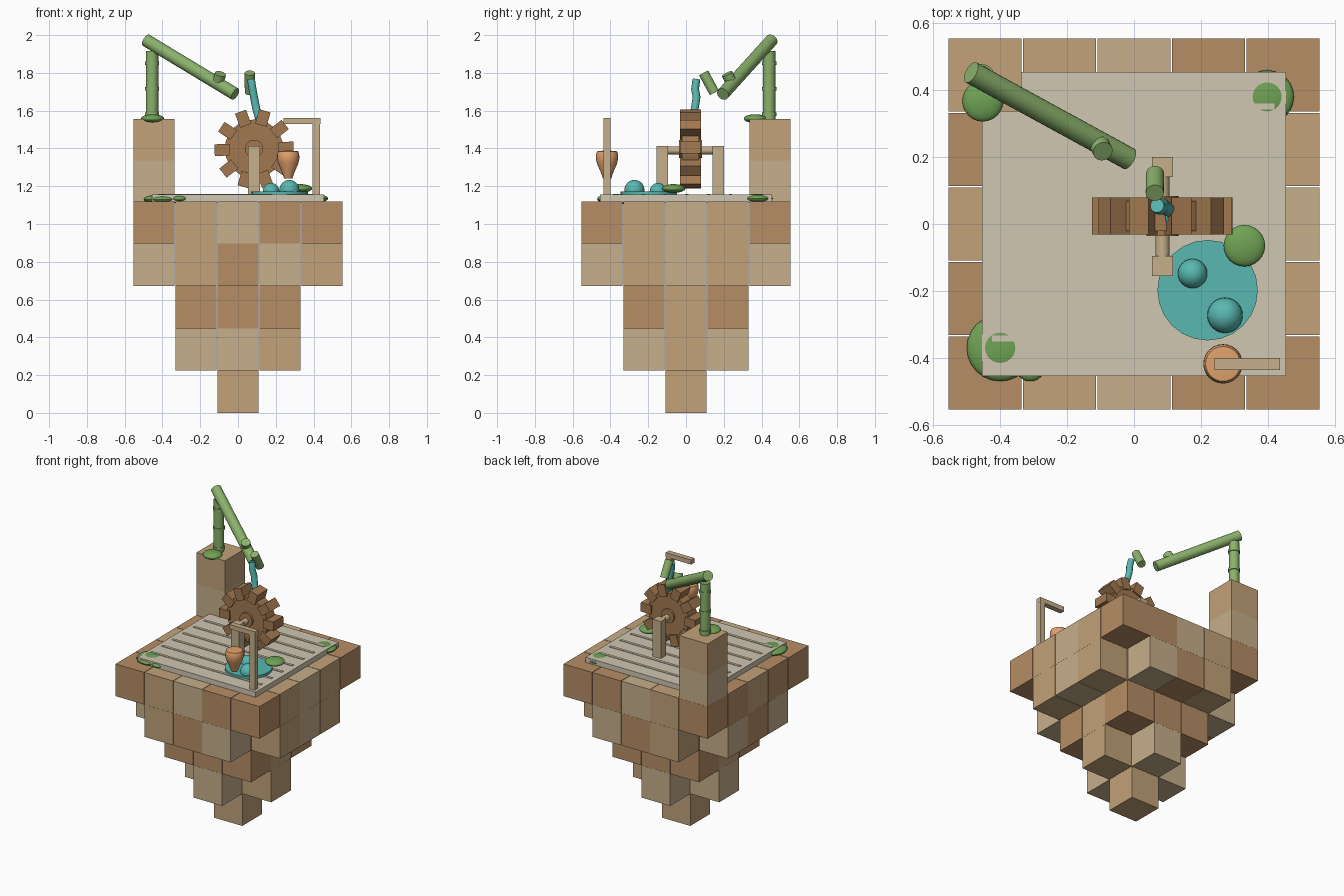
import bpy, bmesh, math
from mathutils import Vector, Matrix

if "Cube" in bpy.data.objects:
    bpy.data.objects.remove(bpy.data.objects["Cube"])


def material(name, rgb):
    m = bpy.data.materials.new(name)
    m.diffuse_color = (*rgb, 1)
    m.use_nodes = True
    m.node_tree.nodes["Principled BSDF"].inputs["Base Color"].default_value = m.diffuse_color
    return m


STONE = [material("stone_dark", (0.47, 0.27, 0.13)),
         material("stone_mid", (0.54, 0.36, 0.19)),
         material("stone_light", (0.57, 0.43, 0.26))]
SLAB = material("pale_deck", (0.63, 0.57, 0.45))
WOOD = material("wheel_wood", (0.36, 0.19, 0.08))
POST = material("post_wood", (0.57, 0.43, 0.26))
BAMBOO = material("bamboo", (0.26, 0.44, 0.15))
MOSS = material("moss", (0.16, 0.36, 0.09))
WATER = material("water", (0.10, 0.48, 0.44))
CLAY = material("clay", (0.74, 0.36, 0.15))


def finish(name, bm, mat, smooth=False):
    bmesh.ops.recalc_face_normals(bm, faces=bm.faces)
    me = bpy.data.meshes.new(name)
    bm.to_mesh(me)
    bm.free()
    me.materials.append(mat)
    ob = bpy.data.objects.new(name, me)
    bpy.context.collection.objects.link(ob)
    if smooth:
        bpy.ops.object.select_all(action='DESELECT')
        ob.select_set(True)
        bpy.context.view_layer.objects.active = ob
        bpy.ops.object.shade_smooth_by_angle(angle=math.radians(40))
    return ob


def add_box(bm, lo, hi, rot=None):
    lo, hi = Vector(lo), Vector(hi)
    m = Matrix.Translation((lo + hi) / 2) @ Matrix.Diagonal((*(hi - lo), 1))
    bmesh.ops.create_cube(bm, size=1, matrix=(rot @ m) if rot else m)


def box(name, lo, hi, mat):
    bm = bmesh.new()
    add_box(bm, lo, hi)
    return finish(name, bm, mat)


def add_rod(bm, a, b, r, sides=24):
    a, b = Vector(a), Vector(b)
    m = Matrix.Translation((a + b) / 2) @ (b - a).to_track_quat('Z', 'Y').to_matrix().to_4x4()
    bmesh.ops.create_cone(bm, cap_ends=True, segments=sides, radius1=r, radius2=r,
                          depth=(b - a).length, matrix=m)


def rod(name, a, b, r, mat):
    bm = bmesh.new()
    add_rod(bm, a, b, r)
    return finish(name, bm, mat, True)


def blob(name, centre, scale, mat):
    bm = bmesh.new()
    m = Matrix.Translation(centre) @ Matrix.Diagonal((*scale, 1))
    bmesh.ops.create_uvsphere(bm, u_segments=24, v_segments=14, radius=1, matrix=m)
    return finish(name, bm, mat, True)


# Floating island: columns of blocks that get deeper towards the middle
P, H, TOP = 0.2225, 0.1095, 1.12
DEPTH = {(0, 0): 5, (0, 1): 4, (1, 1): 3, (0, 2): 2, (1, 2): 2, (2, 2): 1}
blocks = [bmesh.new() for _ in STONE]
for i in range(-2, 3):
    for j in range(-2, 3):
        for k in range(DEPTH[tuple(sorted((abs(i), abs(j))))]):
            x, y, z = i * P, j * P, TOP - 0.224 * (k + 1)
            c = 0 if abs(i) == abs(j) == 2 else (i + 2 * j * j + k * (k + i) + 9) % 3
            add_box(blocks[c], (x - H, y - H, z), (x + H, y + H, z + 0.2235))
# Corner pillar of two blocks
for k, c in enumerate((2, 1)):
    z = TOP + k * 0.2175
    add_box(blocks[c], (-0.445 - H, 0.445 - H, z), (-0.445 + H, 0.445 + H, z + 0.2175))
for bm, mat, n in zip(blocks, STONE, ("dark", "mid", "light")):
    finish("island_blocks_" + n, bm, mat)

# Deck with thin raised slats
box("deck", (-0.455, -0.455, 1.115), (0.455, 0.455, 1.155), SLAB)
bm = bmesh.new()
for n in range(7):
    y = -0.342 + n * 0.1155
    add_box(bm, (-0.425, y - 0.009, 1.15), (0.42, y + 0.009, 1.159), )
finish("deck_slats", bm, SLAB)

# Moss cushions
blob("moss_front_left", (-0.40, -0.37, 1.131), (0.10, 0.10, 0.027), MOSS)
blob("moss_front_small", (-0.31, -0.425, 1.135), (0.045, 0.045, 0.018), MOSS)
blob("moss_back_right", (0.398, 0.38, 1.135), (0.08, 0.08, 0.024), MOSS)
blob("moss_pool", (0.33, -0.065, 1.188), (0.062, 0.062, 0.023), MOSS)
blob("moss_pillar", (-0.452, 0.367, 1.558), (0.061, 0.061, 0.023), MOSS)

# Pool with bubbles
rod("pool", (0.22, -0.198, 1.15), (0.22, -0.198, 1.173), 0.15, WATER)
blob("bubble_small", (0.175, -0.148, 1.173), (0.044, 0.044, 0.044), WATER)
blob("bubble_large", (0.272, -0.273, 1.18), (0.053, 0.053, 0.053), WATER)

# Water wheel: disc, paddles, hub, axle and two posts
WX, WY, WZ = 0.085, 0.024, 1.398
rod("wheel_disc", (WX, WY - 0.045, WZ), (WX, WY + 0.045, WZ), 0.155, WOOD)
bm = bmesh.new()
for n in range(10):
    rot = Matrix.Translation((WX, WY, WZ)) @ Matrix.Rotation(math.radians(36 * n - 2), 4, 'Y')
    add_box(bm, (0.13, -0.055, -0.031), (0.209, 0.055, 0.031), rot)
finish("wheel_paddles", bm, WOOD)
rod("wheel_hub", (WX, WY - 0.06, WZ), (WX, WY + 0.06, WZ), 0.048, WOOD)
rod("wheel_axle", (WX, -0.14, 1.39), (WX, 0.19, 1.39), 0.021, POST)
for n, y in (("front", -0.125), ("back", 0.17)):
    box("wheel_post_" + n, (WX - 0.031, y - 0.03, 1.15), (WX + 0.031, y + 0.03, 1.413), POST)

# Bamboo pipe: upright with joints, sloping pipe, side stub, loose spout
bm = bmesh.new()
bx, by = -0.455, 0.44
add_rod(bm, (bx, by, 1.55), (bx, by, 1.915), 0.033)
for z in (1.58, 1.715, 1.85):
    add_rod(bm, (bx, by, z - 0.009), (bx, by, z + 0.009), 0.038)
finish("bamboo_upright", bm, BAMBOO, True)
rod("bamboo_pipe", (-0.487, 0.453, 1.973), (-0.015, 0.195, 1.688), 0.034, BAMBOO)
rod("bamboo_stub", (-0.105, 0.24, 1.75), (-0.093, 0.217, 1.795), 0.030, BAMBOO)
rod("bamboo_spout", (0.062, 0.093, 1.80), (0.063, 0.15, 1.695), 0.027, BAMBOO)

# Falling water and its splash on the wheel
cu = bpy.data.curves.new("water_stream", 'CURVE')
cu.dimensions = '3D'
cu.bevel_depth = 0.021
cu.bevel_resolution = 4
cu.use_fill_caps = True
sp = cu.splines.new('POLY')
path = [(0.069, 0.055, 1.765), (0.077, 0.048, 1.715), (0.085, 0.056, 1.67),
        (0.097, 0.046, 1.61), (0.112, 0.04, 1.555)]
sp.points.add(len(path) - 1)
for p, co in zip(sp.points, path):
    p.co = (*co, 1)
cu.materials.append(WATER)
bpy.context.collection.objects.link(bpy.data.objects.new("water_stream", cu))
blob("water_splash", (0.115, 0.026, 1.555), (0.022, 0.042, 0.018), WATER)

# Hanger with clay pot
box("hanger_post", (0.395, -0.436, 1.15), (0.435, -0.4, 1.56), POST)
box("hanger_arm", (0.24, -0.436, 1.53), (0.436, -0.4, 1.562), POST)
profile = [(0, 1.24), (0.022, 1.24), (0.032, 1.27), (0.053, 1.32), (0.059, 1.345),
           (0.058, 1.37), (0.052, 1.385), (0, 1.39)]
bm = bmesh.new()
vs = [bm.verts.new((r, 0, z)) for r, z in profile]
es = [bm.edges.new(e) for e in zip(vs, vs[1:])]
bmesh.ops.spin(bm, geom=vs + es, cent=(0, 0, 0), axis=(0, 0, 1), angle=2 * math.pi, steps=24)
bmesh.ops.remove_doubles(bm, verts=bm.verts, dist=1e-4)
bmesh.ops.translate(bm, verts=bm.verts, vec=(0.266, -0.418, 0))
finish("clay_pot", bm, CLAY, True)
